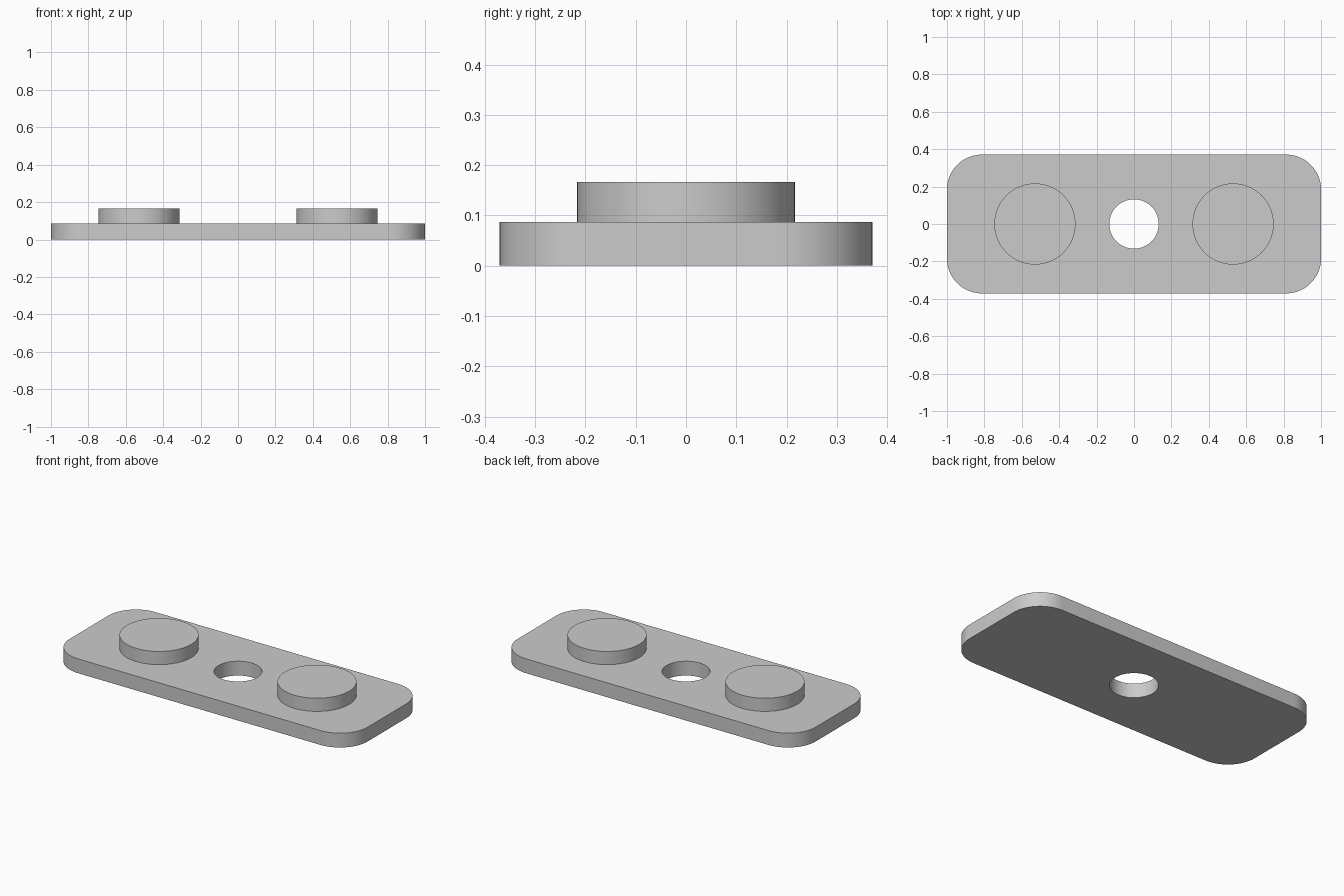
import bpy, bmesh
from math import cos, sin, pi, radians

cube = bpy.data.objects.get("Cube")
if cube:
    bpy.data.objects.remove(cube, do_unlink=True)

HALF_X, HALF_Y, CORNER = 1.0, 0.371, 0.186
PLATE_TOP, STUD_TOP = 0.087, 0.167
HOLE_R, STUD_R, STUD_X = 0.132, 0.217, 0.53
STEPS = 16  # points per quarter turn

grey = bpy.data.materials.new("plain_grey")
grey.use_nodes = True
grey.diffuse_color = (0.6, 0.6, 0.6, 1)
grey.node_tree.nodes["Principled BSDF"].inputs["Base Color"].default_value = (0.6, 0.6, 0.6, 1)


def finish(name, bm):
    bmesh.ops.recalc_face_normals(bm, faces=bm.faces)
    mesh = bpy.data.meshes.new(name)
    bm.to_mesh(mesh)
    bm.free()
    mesh.materials.append(grey)
    obj = bpy.data.objects.new(name, mesh)
    bpy.context.collection.objects.link(obj)
    bpy.ops.object.select_all(action='DESELECT')
    obj.select_set(True)
    bpy.context.view_layer.objects.active = obj
    bpy.ops.object.shade_smooth_by_angle(angle=radians(35))
    return obj


# Base plate: rounded rectangle joined to a matching ring around the hole
outer = []
for quarter, (sx, sy) in enumerate([(1, 1), (-1, 1), (-1, -1), (1, -1)]):
    for i in range(STEPS):
        a = (quarter + i / (STEPS - 1)) * pi / 2
        outer.append((sx * (HALF_X - CORNER) + CORNER * cos(a),
                      sy * (HALF_Y - CORNER) + CORNER * sin(a)))
count = len(outer)
hole = [(HOLE_R * cos((i + 0.5) * 2 * pi / count),
         HOLE_R * sin((i + 0.5) * 2 * pi / count)) for i in range(count)]

bm = bmesh.new()
rings = [[bm.verts.new((x, y, z)) for x, y in outline]
         for outline, z in [(outer, 0), (outer, PLATE_TOP), (hole, PLATE_TOP), (hole, 0)]]
for k, ring in enumerate(rings):
    above = rings[(k + 1) % len(rings)]
    for i in range(count):
        j = (i + 1) % count
        bm.faces.new((ring[i], ring[j], above[j], above[i]))
finish("base_plate", bm)

# Round studs on either side of the hole
for side, x in (("left", STUD_X), ("right", -STUD_X)):
    bm = bmesh.new()
    bmesh.ops.create_cone(bm, cap_ends=True, segments=4 * STEPS, radius1=STUD_R,
                          radius2=STUD_R, depth=STUD_TOP - PLATE_TOP)
    # Seated on the plate, so the underside cap is not needed
    bottom = [f for f in bm.faces if f.normal.z < -0.9]
    bmesh.ops.delete(bm, geom=bottom, context='FACES_ONLY')
    stud = finish(side + "_stud", bm)
    stud.location = (x, 0, (PLATE_TOP + STUD_TOP) / 2)
